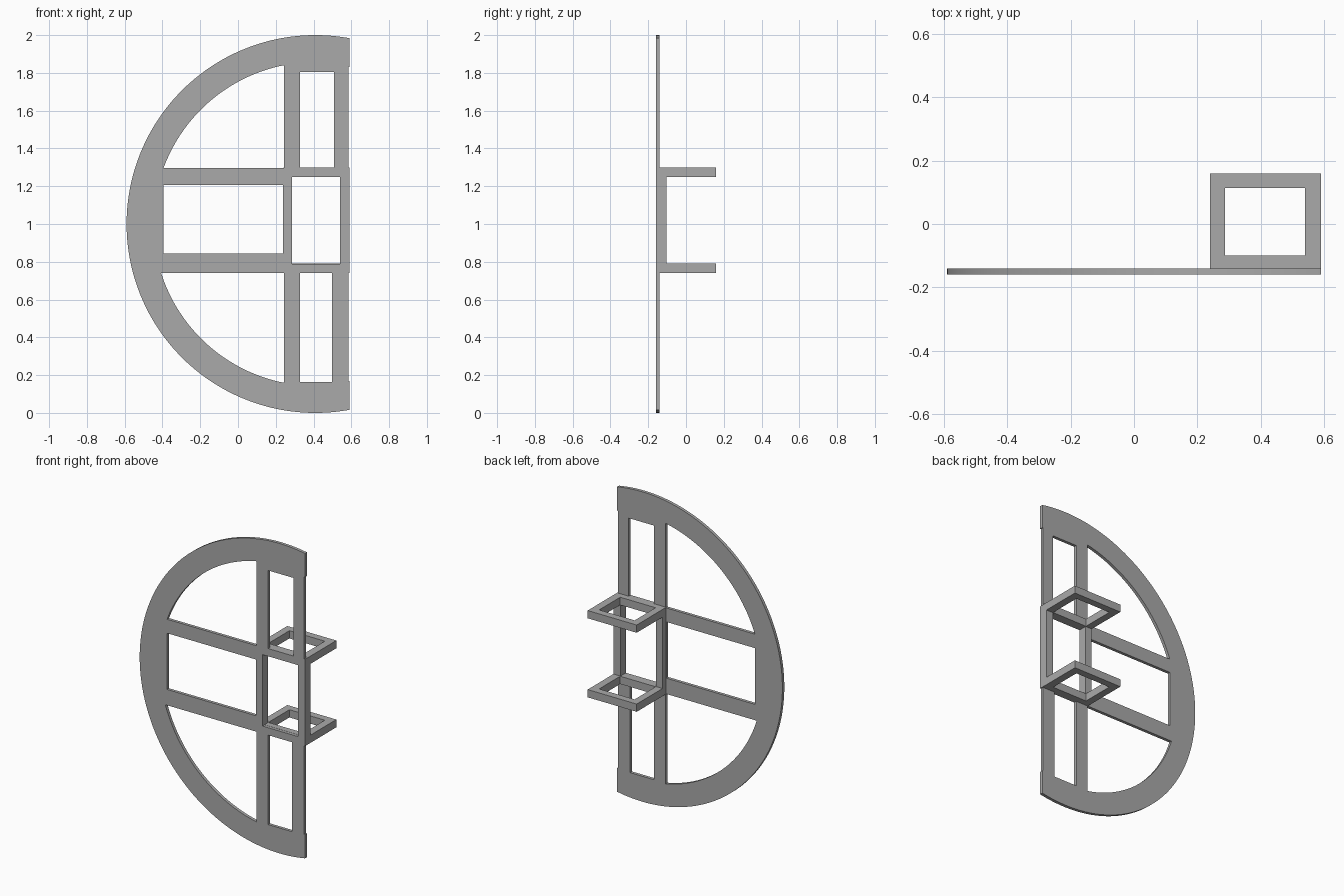
import bpy
from math import cos, sin, acos, asin, pi, radians

cube = bpy.data.objects.get("Cube")
if cube:
    bpy.data.objects.remove(cube, do_unlink=True)

grey = bpy.data.materials.new("mid grey")
grey.use_nodes = True
grey.diffuse_color = (0.4, 0.4, 0.4, 1)
grey.node_tree.nodes["Principled BSDF"].inputs["Base Color"].default_value = (0.4, 0.4, 0.4, 1)

CX, CZ = 0.41, 1.0               # centre of the arch
R_OUT, R_IN = 1.0, 0.857         # rim radii
FRONT, BACK, RIGHT = -0.16, -0.14, 0.59
BAR_EDGE = 0.584                 # slim right bar sits slightly inside the rim


def arc(radius, start, end, steps):
    angles = [start + (end - start) * i / steps for i in range(steps + 1)]
    return [(CX + radius * cos(a), CZ + radius * sin(a)) for a in angles]


def rect(x0, x1, y0, y1):
    return [(x0, y0), (x1, y0), (x1, y1), (x0, y1)]


def sheet(name, loops, thickness, location, upright=False):
    """Filled outline (first loop) with holes (other loops), given a thickness."""
    curve = bpy.data.curves.new(name, "CURVE")
    curve.dimensions = "2D"
    curve.fill_mode = "BOTH"
    curve.extrude = thickness / 2
    for loop in loops:
        spline = curve.splines.new("POLY")
        spline.points.add(len(loop) - 1)
        for point, (x, y) in zip(spline.points, loop):
            point.co = (x, y, 0, 1)
        spline.use_cyclic_u = True
    helper = bpy.data.objects.new(name + " outline", curve)
    bpy.context.collection.objects.link(helper)
    graph = bpy.context.evaluated_depsgraph_get()
    mesh = bpy.data.meshes.new_from_object(helper.evaluated_get(graph))
    bpy.data.objects.remove(helper, do_unlink=True)
    obj = bpy.data.objects.new(name, mesh)
    bpy.context.collection.objects.link(obj)
    obj.location = location
    obj.rotation_euler.x = radians(90) if upright else 0
    mesh.materials.clear()
    mesh.materials.append(grey)
    bpy.ops.object.select_all(action="DESELECT")
    obj.select_set(True)
    bpy.context.view_layer.objects.active = obj
    bpy.ops.object.shade_smooth_by_angle(angle=radians(30))
    return obj


# Arched panel: rim, bars and window openings
edge_angle = acos((RIGHT - CX) / R_OUT)
outline = arc(R_OUT, edge_angle, 2 * pi - edge_angle, 128)
outline += [(RIGHT, 0.17), (BAR_EDGE, 0.17), (BAR_EDGE, 0.74), (RIGHT, 0.74),
            (RIGHT, 1.3), (BAR_EDGE, 1.3), (BAR_EDGE, 1.83), (RIGHT, 1.83)]

bar_x, upper_z, lower_z = 0.243, 1.296, 0.741
bar_angle = acos((bar_x - CX) / R_IN)
upper_window = arc(R_IN, bar_angle, pi - asin((upper_z - CZ) / R_IN), 32)
upper_window.append((bar_x, upper_z))
lower_window = arc(R_IN, pi + asin((CZ - lower_z) / R_IN), 2 * pi - bar_angle, 32)
lower_window.append((bar_x, lower_z))

sheet("arched_panel", [
    outline, upper_window, lower_window,
    rect(-0.395, 0.239, 0.843, 1.206),
    rect(0.328, 0.507, 1.3, 1.804),
    rect(0.328, 0.497, 0.164, 0.741),
    rect(0.287, 0.54, 0.789, 1.25),
], BACK - FRONT, (0, (FRONT + BACK) / 2, 0), upright=True)

# Square brackets standing out behind the panel
for name, z in (("upper_bracket", 1.275), ("lower_bracket", 0.765)):
    sheet(name, [rect(0.24, RIGHT, BACK, 0.16), rect(0.287, 0.54, -0.1, 0.114)],
          0.05, (0, 0, z))

# Posts joining the brackets
for name, x0, x1 in (("left_post", 0.54, RIGHT), ("right_post", 0.24, 0.287)):
    sheet(name, [rect(x0, x1, BACK, -0.103)], 0.46, (0, 0, 1.02))
